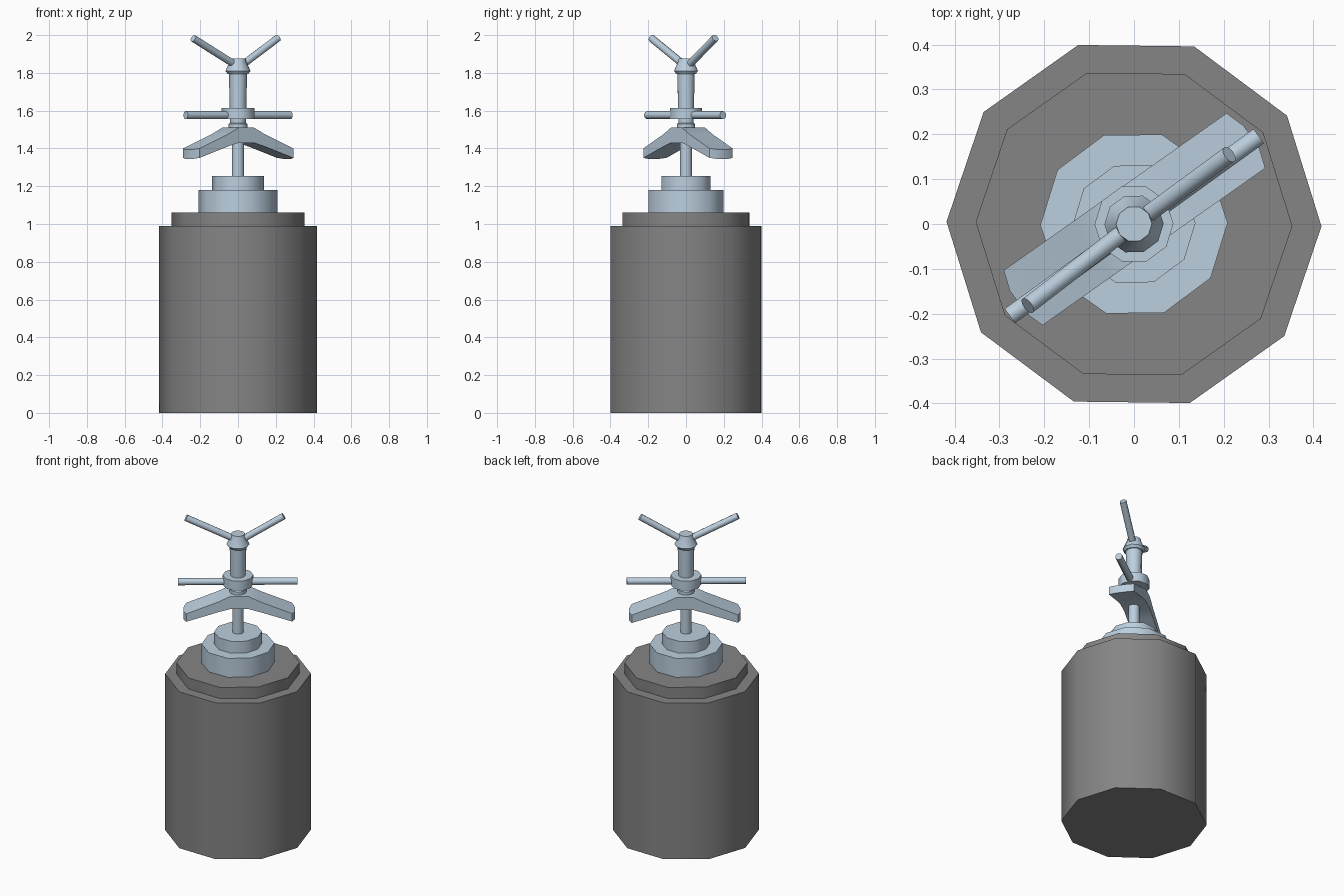
import bpy, bmesh, math
from mathutils import Vector, Matrix

if "Cube" in bpy.data.objects:
    bpy.data.objects.remove(bpy.data.objects["Cube"])

ANG = math.radians(35.2)


def material(name, rgb):
    m = bpy.data.materials.new(name)
    m.diffuse_color = (*rgb, 1)
    m.use_nodes = True
    m.node_tree.nodes["Principled BSDF"].inputs["Base Color"].default_value = m.diffuse_color
    return m


GREY = material("dark_grey", (0.235, 0.235, 0.235))
BLUE = material("pale_steel", (0.5, 0.62, 0.73))


def finish(name, bm, mat):
    bmesh.ops.recalc_face_normals(bm, faces=bm.faces)
    me = bpy.data.meshes.new(name)
    bm.to_mesh(me)
    bm.free()
    ob = bpy.data.objects.new(name, me)
    bpy.context.collection.objects.link(ob)
    me.materials.append(mat)
    bpy.ops.object.select_all(action='DESELECT')
    ob.select_set(True)
    bpy.context.view_layer.objects.active = ob
    bpy.ops.object.shade_smooth_by_angle(angle=math.radians(38))
    return ob


def lathe(name, profile, mat, phase=0.0, sides=10):
    """Closed turned solid from (radius, z) points, bottom to top."""
    bm = bmesh.new()
    rings = []
    for r, z in profile:
        rings.append([bm.verts.new((r * math.cos(phase + math.tau * i / sides),
                                    r * math.sin(phase + math.tau * i / sides), z))
                      for i in range(sides)])
    for a, b in zip(rings, rings[1:]):
        for i in range(sides):
            j = (i + 1) % sides
            bm.faces.new((a[i], a[j], b[j], b[i]))
    bm.faces.new(rings[0][::-1])
    bm.faces.new(rings[-1])
    return finish(name, bm, mat)


def rod(name, a, b, r, sides=10):
    a, b = Vector(a), Vector(b)
    bm = bmesh.new()
    rot = (b - a).to_track_quat('Z', 'Y').to_matrix().to_4x4()
    bmesh.ops.create_cone(bm, cap_ends=True, segments=sides, radius1=r, radius2=r,
                          depth=(b - a).length, matrix=Matrix.Translation((a + b) / 2) @ rot)
    return finish(name, bm, BLUE)


# Weight body with stepped shoulder
P = math.radians(-0.7)
lathe("body", [(0.418, 0), (0.418, 0.99), (0.353, 0.99), (0.353, 1.06)], GREY, P)

# Stepped cap and central spindle
Q = math.radians(0.8)
lathe("cap", [(0.209, 1.055), (0.209, 1.18), (0.137, 1.18), (0.137, 1.255)], BLUE, Q)
lathe("spindle", [(0.033, 1.25), (0.033, 1.53)], BLUE, Q)

# Collars, hub and stem stacked above the clamp bar
lathe("washer", [(0.05, 1.51), (0.05, 1.53), (0.042, 1.535), (0.042, 1.56)], BLUE, Q)
lathe("hub", [(0.088, 1.555), (0.088, 1.615)], BLUE, Q)
lathe("stem", [(0.044, 1.61), (0.048, 1.80)], BLUE, Q)
lathe("head", [(0.055, 1.795), (0.066, 1.81), (0.042, 1.865), (0.04, 1.877)], BLUE, Q)

# Horizontal turning handle through the hub
rod("cross_handle", (-0.277, -0.205, 1.576), (0.278, 0.196, 1.576), 0.021)

# Two raised handles on the head
rod("raised_handle_right", (0.02, 0.014, 1.84), (0.212, 0.155, 1.985), 0.02)
rod("raised_handle_left", (-0.02, -0.015, 1.846), (-0.237, -0.182, 1.983), 0.02)

# Bent clamp bar: stations along its length as (offset, top, bottom)
stations = [(-0.304, 1.40, 1.35), (-0.12, 1.475, 1.41), (-0.05, 1.51, 1.43),
            (0.05, 1.51, 1.43), (0.12, 1.475, 1.41), (0.304, 1.40, 1.35)]
across = [-0.075, -0.03, 0.03, 0.075]
bm = bmesh.new()
top, bot = [], []
for s, zt, zb in stations:
    end = abs(s) > 0.3
    for grid, z in ((top, zt), (bot, zb)):
        row = []
        for p in across:
            # ends bulge slightly outward
            bulge = 0.015 if end and abs(p) < 0.05 else 0
            drop = 0.4 * bulge
            row.append(bm.verts.new((s + math.copysign(bulge, s), p, z - drop)))
        grid.append(row)
for i in range(len(stations) - 1):
    for j in range(3):
        for g in (top, bot):
            bm.faces.new((g[i][j], g[i + 1][j], g[i + 1][j + 1], g[i][j + 1]))
    for j in (0, 3):
        bm.faces.new((top[i][j], top[i + 1][j], bot[i + 1][j], bot[i][j]))
for i in (0, -1):
    for j in range(3):
        bm.faces.new((top[i][j], top[i][j + 1], bot[i][j + 1], bot[i][j]))
bm.transform(Matrix.Rotation(ANG, 4, 'Z') @ Matrix.Translation((0.007, 0.008, 0)))
finish("clamp_bar", bm, BLUE)
